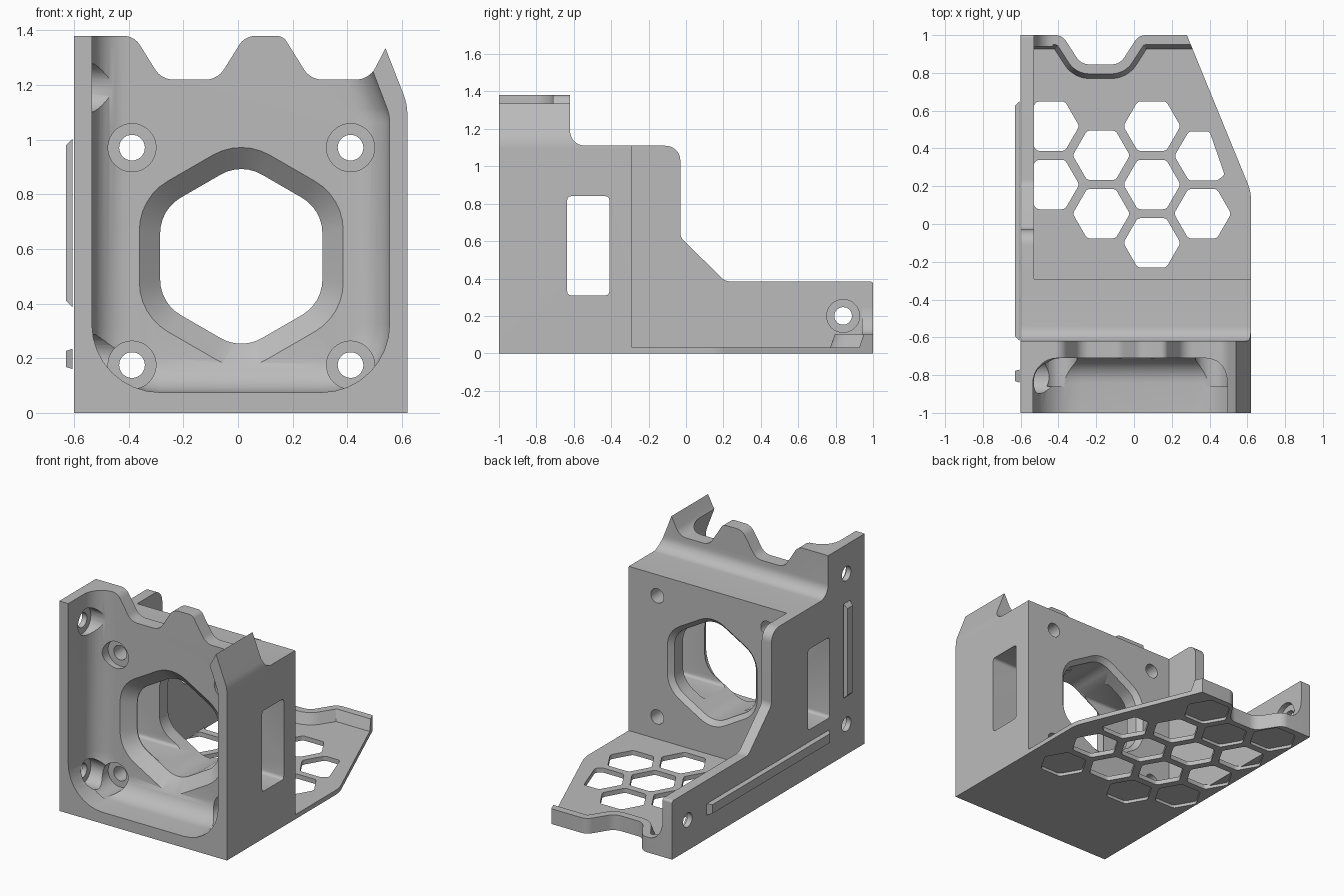
import bpy, bmesh, math
from mathutils import Vector

cube = bpy.data.objects.get("Cube")
if cube:
    bpy.data.objects.remove(cube, do_unlink=True)

grey = bpy.data.materials.new("plain_grey")
grey.use_nodes = True
grey.diffuse_color = (0.5, 0.5, 0.5, 1)
grey.node_tree.nodes["Principled BSDF"].inputs["Base Color"].default_value = (0.5, 0.5, 0.5, 1)


def rounded(points, steps=8, closed=True):
    """Round each (u, v, radius) corner with an arc."""
    out, n = [], len(points)
    for i, (u, v, r) in enumerate(points):
        p = Vector((u, v))
        if r == 0 or (not closed and i in (0, n - 1)):
            out.append(p)
            continue
        a = (Vector(points[i - 1][:2]) - p).normalized()
        b = (Vector(points[(i + 1) % n][:2]) - p).normalized()
        half = a.angle(b) / 2
        centre = p + (a + b).normalized() * r / math.sin(half)
        start = p + a * r / math.tan(half) - centre
        end = p + b * r / math.tan(half) - centre
        sweep = start.angle_signed(end)
        for k in range(steps + 1):
            t = -sweep * k / steps
            out.append(centre + Vector((start.x * math.cos(t) - start.y * math.sin(t),
                                        start.x * math.sin(t) + start.y * math.cos(t))))
    return out


def place(loop, axis, w):
    order = {"x": lambda p: (w, p[0], p[1]), "y": lambda p: (p[0], w, p[1]), "z": lambda p: (p[0], p[1], w)}
    return [order[axis](p) for p in loop]


def loft(name, loops):
    """Skin a stack of equal loops and cap both ends."""
    bm = bmesh.new()
    rings = [[bm.verts.new(p) for p in loop] for loop in loops]
    n = len(rings[0])
    for a, b in zip(rings, rings[1:]):
        for i in range(n):
            j = (i + 1) % n
            bm.faces.new((a[i], a[j], b[j], b[i]))
    bm.faces.new(rings[0])
    bm.faces.new(rings[-1])
    bmesh.ops.recalc_face_normals(bm, faces=bm.faces)
    mesh = bpy.data.meshes.new(name)
    bm.to_mesh(mesh)
    bm.free()
    mesh.materials.append(grey)
    obj = bpy.data.objects.new(name, mesh)
    bpy.context.collection.objects.link(obj)
    return obj


def prism(name, loop, axis, lo, hi):
    return loft(name, [place(loop, axis, lo), place(loop, axis, hi)])


def combine(obj, tool, mode="DIFFERENCE"):
    mod = obj.modifiers.new("cut", "BOOLEAN")
    mod.operation, mod.object, mod.solver = mode, tool, "EXACT"
    bpy.context.view_layer.objects.active = obj
    bpy.ops.object.modifier_apply(modifier=mod.name)
    bpy.data.objects.remove(tool, do_unlink=True)


def ring(u, v, r, n=32):
    return [(u + r * math.cos(k * math.tau / n), v + r * math.sin(k * math.tau / n)) for k in range(n)]


def hexagon(u, v, half, r, turn=0.0):
    """Hexagon by half width across flats, with rounded corners."""
    c = half / math.cos(math.pi / 6)
    return rounded([(u + c * math.cos(turn + k * math.pi / 3), v + c * math.sin(turn + k * math.pi / 3), r)
                    for k in range(6)], 6)


def scallop(top, low):
    """Wavy edge shared by the front wall and the rear lip."""
    return [(-0.6, top, 0), (-0.38, top, 0.07), (-0.28, low, 0.08), (-0.075, low, 0.08), (0.025, top, 0.07)]


# Main block: side profile trimmed by the wavy front outline
side = rounded([(-1, 0.02, 0), (-0.29, 0.02, 0), (-0.29, 1.11, 0), (-0.62, 1.11, 0.08), (-0.62, 1.5, 0), (-1, 1.5, 0)])
block = prism("main_block", side, "x", -0.6, 0.62)
outline = rounded(scallop(1.38, 1.22) + [(0.165, 1.38, 0.04), (0.265, 1.22, 0.08), (0.48, 1.22, 0.08),
                                        (0.54, 1.335, 0), (0.62, 1.13, 0.2), (0.62, -0.1, 0), (-0.6, -0.1, 0)])
combine(block, prism("outline_tool", outline, "y", -1.2, 0.2), "INTERSECT")

# Front cavity with a rounded floor edge
layers, fillet = [], 0.13
for k in range(-1, 10):
    a = max(k, 0) / 9 * math.pi / 2
    i = fillet * (1 - math.cos(a))
    y = -1.1 if k < 0 else -0.84 + fillet * math.sin(a)
    loop = rounded([(-0.535 + i, 1.6, 0), (-0.535 + i, 0.075 + i, 0.25 - i), (0.555 - i, 0.075 + i, 0.25 - i),
                    (0.555 - i, 1.09, 0.15), (0.49 - i, 1.26, 0), (0.36 - i, 1.6, 0)])
    layers.append(place(loop, "y", y))
combine(block, loft("cavity_tool", layers))

# Central opening with front and back chamfers
CX, CZ, UP = 0.012, 0.573, math.pi / 6
stages = [(-0.73, 0.395, 0.225), (-0.64, 0.297, 0.15), (-0.32, 0.297, 0.15), (-0.28, 0.337, 0.18)]
combine(block, loft("opening_tool", [place(hexagon(CX, CZ, h, r, UP), "y", y) for y, h, r in stages]))

# Side windows
window = rounded([(-0.635, 0.31, 0.02), (-0.41, 0.31, 0.02), (-0.41, 0.84, 0.02), (-0.635, 0.84, 0.02)], 4)
combine(block, prism("window_tool", window, "x", -0.8, 0.8))

# Bolt holes with counterbores
for x in (CX - 0.4, CX + 0.4):
    for z in (CZ - 0.398, CZ + 0.398):
        steps = [(-0.86, 0.088), (-0.67, 0.088), (-0.67, 0.047), (-0.2, 0.047)]
        combine(block, loft("bolt_tool", [place(ring(x, z, r), "y", y) for y, r in steps]))


def side_hole(obj, y, z):
    steps = [(-0.7, 0.047), (-0.565, 0.047), (-0.565, 0.088), (-0.43, 0.088)]
    combine(obj, loft("side_hole_tool", [place(ring(y, z, r), "x", x) for x, r in steps]))


side_hole(block, -0.81, 1.19)
side_hole(block, -0.81, 0.2)

# Long side wall
wall = prism("side_wall", rounded([(-0.3, 0.02, 0), (1, 0.02, 0), (1, 0.385, 0.015), (0.21, 0.385, 0.06),
                                   (-0.03, 0.62, 0.06), (-0.03, 1.11, 0.08), (-0.3, 1.11, 0)]), "x", -0.6, -0.53)
side_hole(wall, 0.84, 0.2)

# Base plate with honeycomb openings and shallow pockets underneath
edge = scallop(1, 0.845)
plate = prism("base_plate", rounded(edge + [(0.28, 1, 0), (0.62, 0.17, 0.25), (0.62, -1, 0), (-0.6, -1, 0)]), "z", 0, 0.03)
PX, PY = 0.268, 0.309
for col in range(-2, 2):
    for row in range(-1, 4):
        x = 0.095 + col * PX
        y = -0.1 + row * PY - (PY / 2 if col % 2 else 0)
        if col == 1 and row == 3:
            continue
        open_top = row in (1, 2) or (row == 0 and col == 0)
        if row == -1:
            continue
        loop = hexagon(x, y, 0.131, 0.03)
        if col == 1 and row == 2:
            loop = rounded([(0.29, 0.49, 0.03), (0.4, 0.49, 0.02), (0.48, 0.26, 0.02),
                            (0.44, 0.23, 0.02), (0.29, 0.23, 0.03), (0.214, 0.36, 0.03)], 6)
        combine(plate, prism("honeycomb_tool", loop, "z", -0.1, 0.1 if open_top else 0.02))

# Rear lip following the wavy edge, with a sloped inner side
path = rounded(edge + [(0.28, 1, 0)], closed=False)
sections = []
for i, p in enumerate(path):
    t = (path[min(i + 1, len(path) - 1)] - path[max(i - 1, 0)]).normalized()
    n = Vector((t.y, -t.x))
    if i == len(path) - 1:
        n = Vector((0.41, -1))
    sections.append([(*(p + n * d), z) for d, z in ((0, 0.02), (0, 0.1), (0.05, 0.1), (0.078, 0.02))])
loft("rear_lip", sections)

# Curved gusset between lip and wall
arc = [(-0.43 - 0.1 * math.sin(a), 0.24 - 0.14 * math.cos(a)) for a in [k * math.pi / 16 for k in range(9)]]
prism("lip_gusset", arc + [(-0.56, 0.24), (-0.56, 0.06), (-0.43, 0.06)], "y", 0.94, 1.0)


# Raised rails on the outer side
def rail(name, y0, y1, z0, z1):
    def box(i):
        e = 0.025 * i
        s = 0.008 * i
        iy, iz = (e, s) if y1 - y0 > z1 - z0 else (s, e)
        return [(y0 + iy, z0 + iz), (y1 - iy, z0 + iz), (y1 - iy, z1 - iz), (y0 + iy, z1 - iz)]
    loft(name, [place(box(0), "x", -0.605), place(box(1), "x", -0.63)])


rail("vertical_rail", -0.84, -0.77, 0.385, 1.005)
rail("long_rail", -0.62, 0.65, 0.16, 0.235)

# Smooth the rounded areas and keep edges sharp
for obj in bpy.context.collection.objects:
    if obj.type == "MESH" and obj.data.materials and obj.data.materials[0] == grey:
        bpy.ops.object.select_all(action="DESELECT")
        obj.select_set(True)
        bpy.context.view_layer.objects.active = obj
        bpy.ops.object.shade_smooth_by_angle(angle=math.radians(30))
